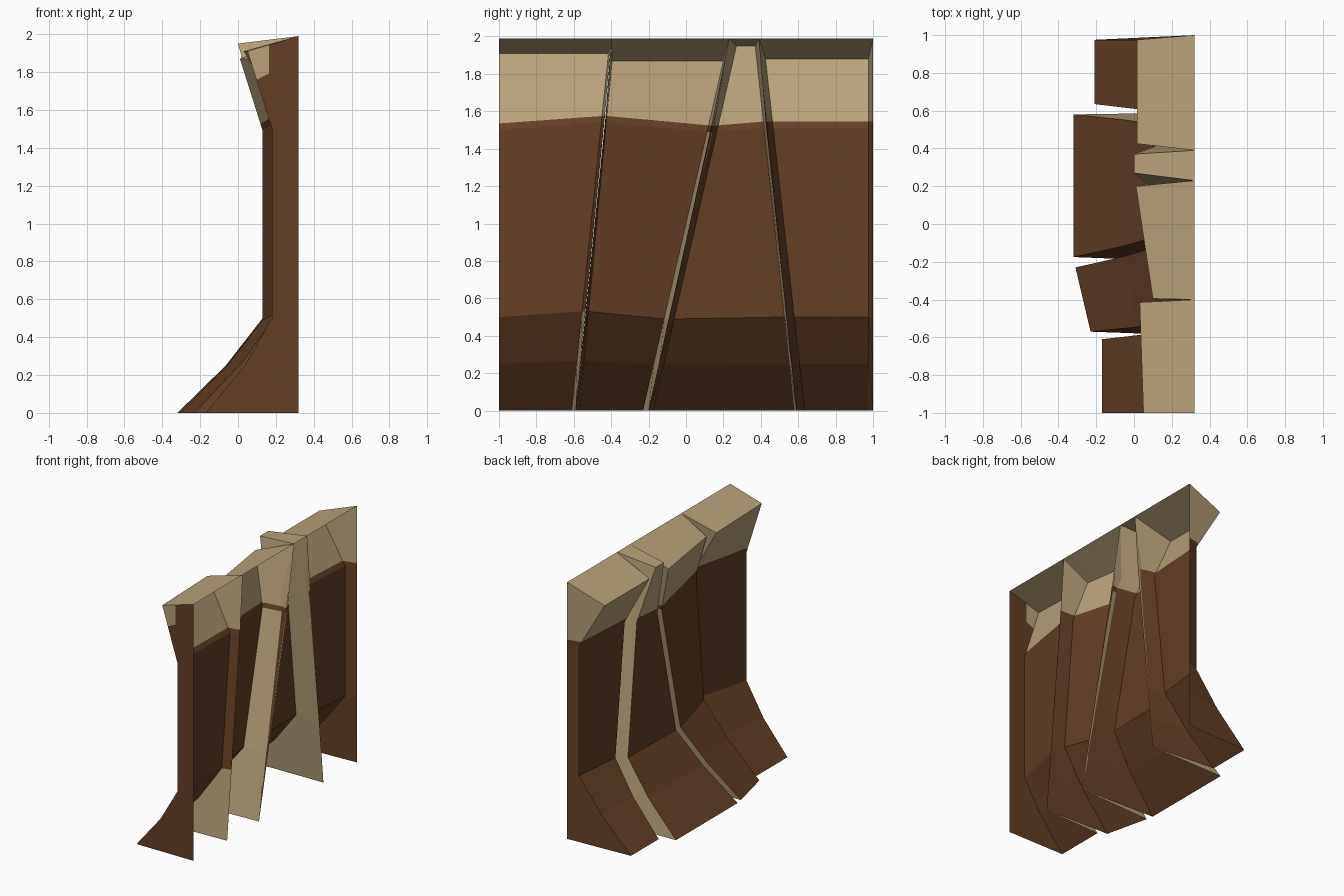
import bpy
import bmesh
from mathutils import Vector

if "Cube" in bpy.data.objects:
    bpy.data.objects.remove(bpy.data.objects["Cube"], do_unlink=True)


def material(name, color):
    m = bpy.data.materials.new(name)
    m.use_nodes = True
    m.diffuse_color = color
    m.node_tree.nodes["Principled BSDF"].inputs["Base Color"].default_value = color
    return m


MATERIALS = [material("brown_earth", (0.125, 0.05, 0.02, 1)),
             material("tan_rock", (0.48, 0.36, 0.2, 1))]
BROWN, TAN = 0, 1
BACK_X, TOP_Z = 0.32, 1.99

# Crack lines on the open back plane: y at top, y at base, upper bend z, lower bend z
CRACKS = [(-1, -1, 1.5, 0.5), (-0.4, -0.59, 1.54, 0.53), (0.23, -0.2, 1.49, 0.49),
          (0.39, 0.59, 1.51, 0.5), (1, 1, 1.51, 0.5)]


def edge_profile(crack, y_top, y_base, x_top, z_top, x_wall, x_base):
    """Front edge of a panel and the matching points on the crack line, top to base."""
    c_top, c_base, z_up, z_low = crack
    top = Vector((x_top, z_top))
    bend = Vector((x_wall, z_up))
    tint = bend.lerp(top, 0.035 / (z_top - z_up))
    knee = Vector((x_wall, z_low))
    foot = knee.lerp(Vector((x_base, 0)), 0.5) + Vector((0.03, 0))
    front, back = [], []
    for x, z in (top, tint, bend, knee, foot, Vector((x_base, 0))):
        t = z / z_top
        front.append((x, y_base + (y_top - y_base) * t, z))
        back.append((BACK_X, c_base + (c_top - c_base) * t, z))
    back[0] = (BACK_X, c_top, TOP_Z)
    return front, back


def build_panel(name, start, end, start_tints, end_tints, patch=False):
    bm = bmesh.new()

    def face(points, tint):
        f = bm.faces.new([bm.verts.new(p) for p in points])
        f.material_index = tint
        return f

    (sf, sb), (ef, eb) = start, end
    face((sb[0], eb[0], ef[0], sf[0]), TAN)
    cap = []
    for i in range(len(sf) - 1):
        j = i + 1
        face((sf[i], ef[i], ef[j], sf[j]), TAN if i == 0 else BROWN)
        face((ef[i], eb[i], eb[j], ef[j]), end_tints[i])
        cap.append(face((sf[i], sf[j], sb[j], sb[i]), start_tints[i]))

    # Small rock patch cut into the flat end near the overhang
    if patch:
        geom = [cap[0]] + list(cap[0].edges) + list(cap[0].verts)
        for co, no in (((0.165, 0, 0), (1, 0, 0)), ((0, 0, 1.71), (-0.5, 0, 1))):
            cut = bmesh.ops.bisect_plane(bm, geom=geom, plane_co=co, plane_no=no)
            geom = cut["geom"]
        for f in geom:
            if isinstance(f, bmesh.types.BMFace):
                c = f.calc_center_median()
                upper = (c - Vector((0, 0, 1.71))).dot(Vector((-0.5, 0, 1))) > 0
                f.material_index = TAN if c.x < 0.165 and upper else BROWN

    bmesh.ops.remove_doubles(bm, verts=bm.verts, dist=0.0005)
    mesh = bpy.data.meshes.new(name)
    bm.to_mesh(mesh)
    bm.free()
    for m in MATERIALS:
        mesh.materials.append(m)
    bpy.context.collection.objects.link(bpy.data.objects.new(name, mesh))


# Each panel edge: y at top, y at base, top x, top z, wall x, base x
PLAIN = [BROWN] * 5
CAPPED = [TAN] + [BROWN] * 4
PANELS = [
    ("front_rock_panel", (-1, -1, 0.05, 1.91, 0.18, -0.17),
     (-0.415, -0.61, 0.03, 1.91, 0.25, -0.17), PLAIN, [TAN, BROWN, BROWN, TAN, TAN]),
    ("slanted_rock_panel", (-0.395, -0.57, 0.1, 1.87, 0.21, -0.23),
     (0.2, -0.23, 0.01, 1.87, 0.13, -0.31), CAPPED, [TAN, BROWN, TAN, TAN, TAN]),
    ("wedge_rock_panel", (0.27, -0.175, 0, 1.95, 0.13, -0.32),
     (0.37, 0.58, 0, 1.95, 0.13, -0.32), CAPPED, [TAN] * 5),
    ("rear_rock_panel", (0.425, 0.635, 0.015, 1.88, 0.2, -0.21),
     (0.975, 0.975, 0.015, 1.88, 0.235, -0.21), CAPPED, CAPPED),
]
for n, (name, first, last, start_tints, end_tints) in enumerate(PANELS):
    build_panel(name, edge_profile(CRACKS[n], *first), edge_profile(CRACKS[n + 1], *last),
                start_tints, end_tints, patch=(n == 0))
